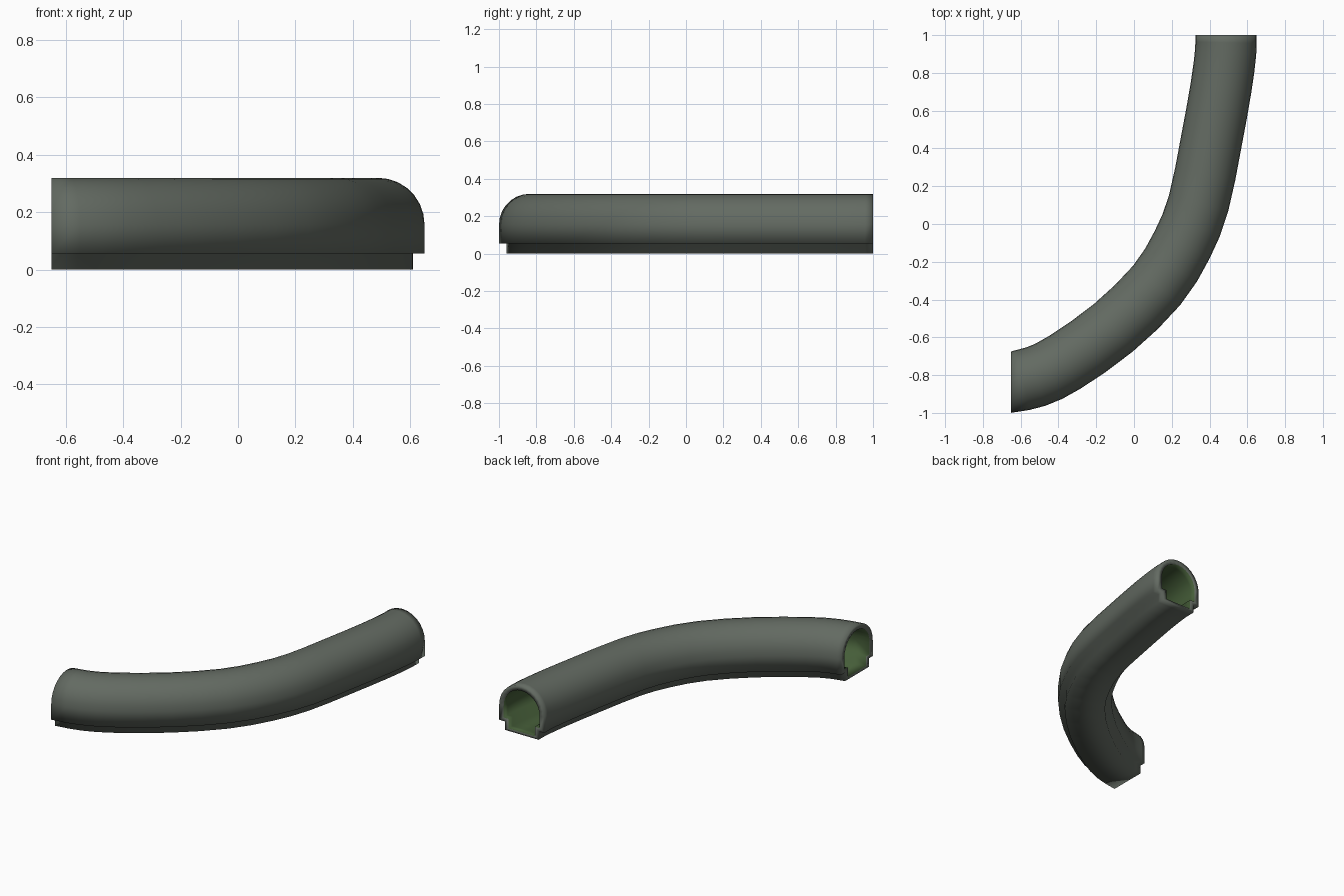
import bpy, bmesh, math
from mathutils import Vector

if "Cube" in bpy.data.objects:
    bpy.data.objects.remove(bpy.data.objects["Cube"])


def material(name, rgb):
    m = bpy.data.materials.new(name)
    m.diffuse_color = (*rgb, 1)
    m.use_nodes = True
    m.node_tree.nodes["Principled BSDF"].inputs["Base Color"].default_value = m.diffuse_color
    return m


shell_mat = material("grey_green_shell", (0.125, 0.145, 0.122))
lining_mat = material("dark_green_lining", (0.06, 0.11, 0.04))

# Centre line of the bend, seen from above
path = [Vector(p) for p in [
    (-0.65, -0.837), (-0.52, -0.808), (-0.366, -0.732), (-0.11, -0.55),
    (0.12, -0.325), (0.255, -0.11), (0.342, 0.11), (0.408, 0.43),
    (0.462, 0.73), (0.485, 0.91), (0.487, 1.0)]]


def smooth_path(pts, steps):
    ext = [pts[0] * 2 - pts[1]] + pts + [pts[-1] * 2 - pts[-2]]
    out = []
    for i in range(1, len(ext) - 2):
        a, b, c, d = ext[i - 1:i + 3]
        for s in range(steps):
            t = s / steps
            out.append(0.5 * (2 * b + (c - a) * t + (2 * a - 5 * b + 4 * c - d) * t * t
                              + (3 * b - a - 3 * c + d) * t ** 3))
    return out + [pts[-1]]


# Arched section standing on a narrower stepped base
def section(half, foot, floor, step, spring=0.157, arc=14):
    pts = [(-foot, floor), (foot, floor), (foot, step), (half, step)]
    for i in range(arc + 1):
        a = math.pi * i / arc
        pts.append((half * math.cos(a), spring + half * math.sin(a)))
    return pts + [(-half, step), (-foot, step)]


outer = section(0.1625, 0.1225, 0.0, 0.055)
inner = section(0.130, 0.095, 0.016, 0.078)

centre = smooth_path(path, 2)
bm = bmesh.new()
rings = {0: [], 1: []}
for i, c in enumerate(centre):
    if i == 0:
        t = Vector((1, 0))          # ends are cut square to the axes
    elif i == len(centre) - 1:
        t = Vector((0, 1))
    else:
        t = (centre[i + 1] - centre[i - 1]).normalized()
    side = Vector((t.y, -t.x))
    for k, prof in enumerate((outer, inner)):
        rings[k].append([bm.verts.new((c.x + side.x * u, c.y + side.y * u, z))
                         for u, z in prof])


def bridge(a, b, mat):
    n = len(a)
    for j in range(n):
        f = bm.faces.new((a[j], a[(j + 1) % n], b[(j + 1) % n], b[j]))
        f.material_index = mat
        f.smooth = True


# Outer shell and inner lining
for k in (0, 1):
    for a, b in zip(rings[k], rings[k][1:]):
        bridge(a, b, k)
# Rims of the two open ends
for e in (0, -1):
    bridge(rings[0][e], rings[1][e], 0)

bmesh.ops.recalc_face_normals(bm, faces=bm.faces)
mesh = bpy.data.meshes.new("curved_tunnel")
bm.to_mesh(mesh)
bm.free()
mesh.materials.append(shell_mat)
mesh.materials.append(lining_mat)
obj = bpy.data.objects.new("curved_tunnel", mesh)
bpy.context.collection.objects.link(obj)
